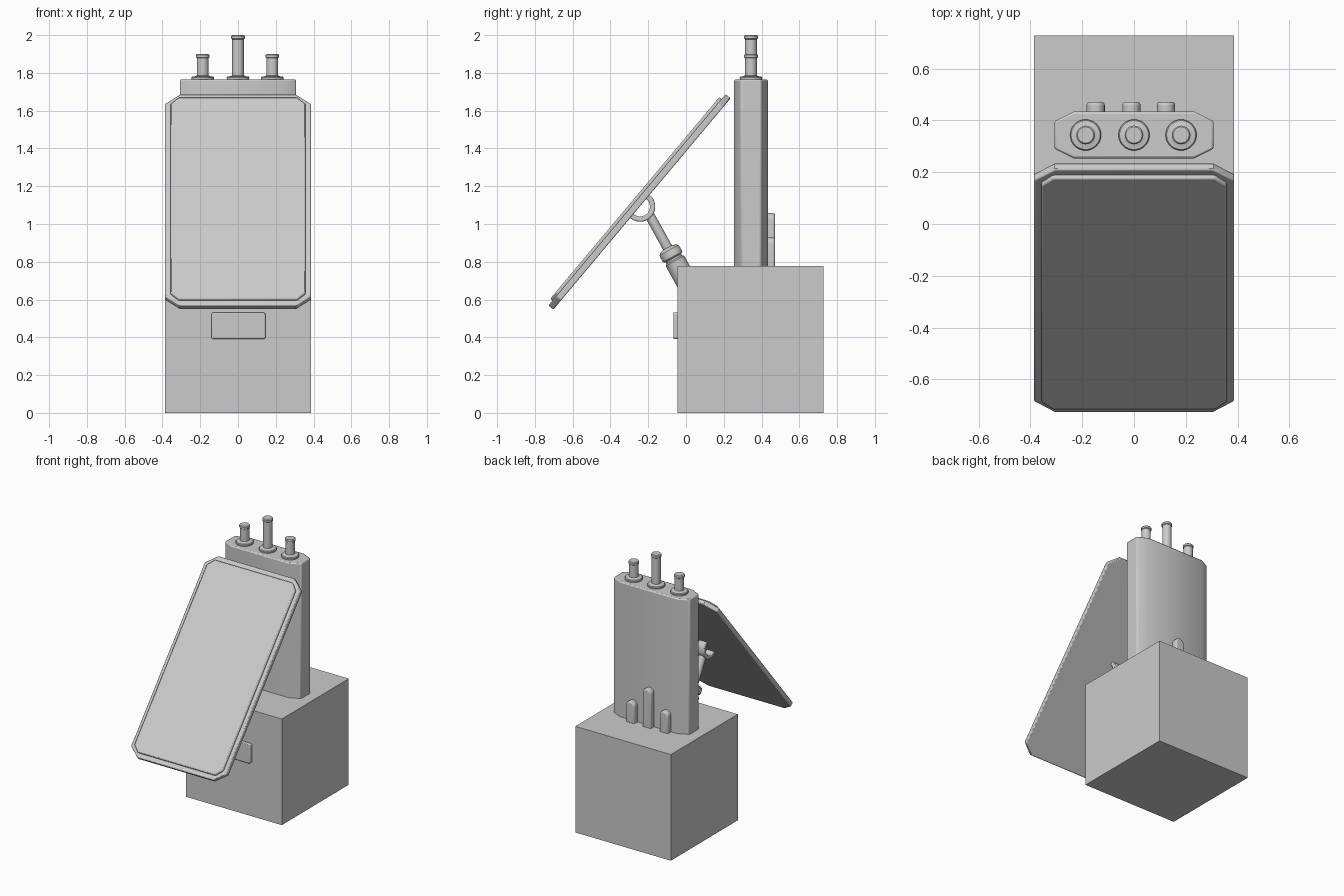
import bpy, bmesh, math
from mathutils import Matrix, Vector

if "Cube" in bpy.data.objects:
    bpy.data.objects.remove(bpy.data.objects["Cube"])


def finish(bm, name, mat, bevel=0, segs=2, smooth=30):
    bmesh.ops.recalc_face_normals(bm, faces=bm.faces)
    me = bpy.data.meshes.new(name)
    bm.to_mesh(me)
    bm.free()
    ob = bpy.data.objects.new(name, me)
    bpy.context.collection.objects.link(ob)
    ob.matrix_world = mat
    if bevel:
        m = ob.modifiers.new("Bevel", "BEVEL")
        m.width, m.segments, m.limit_method = bevel, segs, "ANGLE"
        m.angle_limit = math.radians(40)
    bpy.ops.object.select_all(action="DESELECT")
    bpy.context.view_layer.objects.active = ob
    ob.select_set(True)
    bpy.ops.object.shade_smooth_by_angle(angle=math.radians(smooth))
    return ob


def prism(name, pts, h, mat, **kw):
    bm = bmesh.new()
    lo = [bm.verts.new((x, y, 0)) for x, y in pts]
    hi = [bm.verts.new((x, y, h)) for x, y in pts]
    n = len(pts)
    bm.faces.new(lo)
    bm.faces.new(hi)
    for i in range(n):
        bm.faces.new((lo[i], lo[(i + 1) % n], hi[(i + 1) % n], hi[i]))
    return finish(bm, name, mat, **kw)


def lathe(name, profile, mat, n=32, **kw):
    bm = bmesh.new()
    rings = [[bm.verts.new((r * math.cos(2 * math.pi * i / n), r * math.sin(2 * math.pi * i / n), z))
              for i in range(n)] for r, z in profile]
    bm.faces.new(rings[0])
    bm.faces.new(rings[-1])
    for a, b in zip(rings, rings[1:]):
        for i in range(n):
            j = (i + 1) % n
            bm.faces.new((a[i], a[j], b[j], b[i]))
    return finish(bm, name, mat, **kw)


def octagon(w, d, cx, cy):
    # rectangle of half sizes w, d with cut corners
    return [(w, -d + cy), (w, d - cy), (w - cx, d), (-w + cx, d),
            (-w, d - cy), (-w, -d + cy), (-w + cx, -d), (w - cx, -d)]


def arc(r, a0, a1, n, c=(0, 0)):
    return [(c[0] + r * math.cos(a0 + (a1 - a0) * i / n),
             c[1] + r * math.sin(a0 + (a1 - a0) * i / n)) for i in range(n + 1)]


T = Matrix.Translation
UPRIGHT = Matrix.Rotation(math.pi / 2, 4, "X")

# base cube
s = 0.387
prism("base_block", [(-s, -s), (s, -s), (s, s), (-s, s)], 0.777, T((0, 0.341, 0)))

# small plate on the front of the base
prism("front_plate", octagon(0.143, 0.071, 0.007, 0.007), 0.04,
      T((0.002, -0.027, 0.461)) @ UPRIGHT, bevel=0.005)

# tower
prism("tower", octagon(0.308, 0.09, 0.075, 0.037), 1.005,
      T((0, 0.344, 0.76)), bevel=0.008)

# pipes on the tower and rounded bumps behind it
for x, bx, top, h in ((-0.187, -0.148, 1.9, 0.93), (0, -0.01, 2.0, 1.058), (0.182, 0.124, 1.9, 0.93)):
    lathe("top_pipe", [(0.058, 1.755), (0.06, 1.775), (0.056, 1.781), (0.042, 1.782), (0.031, 1.787),
                       (0.031, top - 0.022), (0.036, top - 0.018), (0.036, top - 0.006), (0.031, top)],
          T((x, 0.344, 0)))
    r = 0.035
    prism("rear_bump", [(-r, 0.76), (r, 0.76)] + arc(r, 0, math.pi, 12, (0, h - r)), 0.06,
          T((bx, 0.472, 0)) @ UPRIGHT, bevel=0.012, segs=3)

# tilted panel with a raised face
tilt = math.radians(50)
panel = T((0, -0.233, 1.106)) @ Matrix.Rotation(tilt, 4, "X")
prism("panel_frame", octagon(0.387, 0.73, 0.08, 0.065), 0.034, panel, bevel=0.006)
prism("panel_face", octagon(0.358, 0.697, 0.045, 0.045), 0.03, panel @ T((0, 0, 0.02)), bevel=0.007)

# half ring behind the panel
u = Vector((0, math.cos(tilt), math.sin(tilt)))
out = Vector((0, math.sin(tilt), -math.cos(tilt)))
frame = Matrix((u, out, (-1, 0, 0))).transposed().to_4x4()
ring = [(0.08, -0.01)] + arc(0.08, 0, math.pi, 24) + [(-0.08, -0.01), (-0.052, -0.01)] \
    + arc(0.052, math.pi, 0, 24) + [(0.052, -0.01)]
prism("pivot_ring", ring, 0.06, T((0.03, -0.243, 1.092)) @ frame, bevel=0.006)

# support arm: thin rod, collar and thick sleeve running into the base
a, b = Vector((0, -0.192, 1.045)), Vector((0, -0.02, 0.735))
axis = (b - a).to_track_quat("Z", "Y").to_matrix().to_4x4()
lathe("support_arm", [(0.026, 0), (0.026, 0.195), (0.045, 0.2), (0.057, 0.21), (0.059, 0.225), (0.059, 0.25),
                      (0.047, 0.258), (0.047, 0.268), (0.056, 0.275), (0.056, 0.45)], T(a) @ axis)
